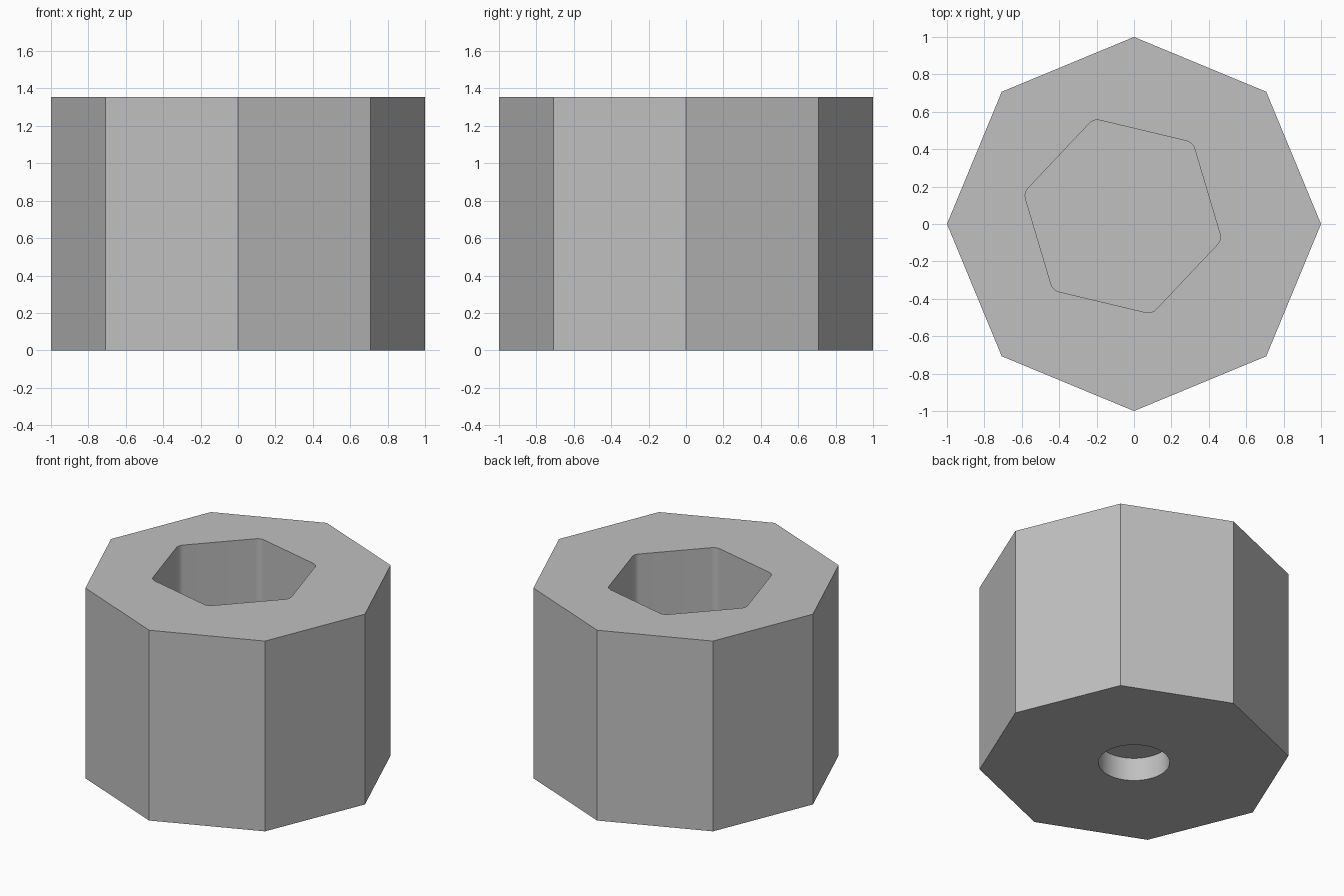
import bpy
import bmesh
import math
from mathutils import Vector

HEIGHT = 1.355
POCKET_FLOOR = 0.23
RECESS_TOP = 0.165

cube = bpy.data.objects.get("Cube")
if cube:
    bpy.data.objects.remove(cube, do_unlink=True)


def polygon(sides, radius, turn=0.0, centre=(0, 0)):
    """Corner points of a regular polygon."""
    points = []
    for i in range(sides):
        a = turn + math.tau * i / sides
        points.append(Vector((centre[0] + radius * math.cos(a),
                              centre[1] + radius * math.sin(a))))
    return points


def rounded_polygon(sides, radius, fillet, turn, centre, steps=8):
    """Regular polygon whose corners are replaced by arcs."""
    half = math.pi / sides
    arc_centres = polygon(sides, radius - fillet / math.cos(half), turn, centre)
    points = []
    for i, c in enumerate(arc_centres):
        mid = turn + math.tau * i / sides
        for k in range(steps + 1):
            a = mid + half * (2 * k / steps - 1)
            points.append(c + fillet * Vector((math.cos(a), math.sin(a))))
    return points


def add_loop(bm, points, z):
    """Closed ring of vertices at one height, with its edges."""
    verts = [bm.verts.new((p.x, p.y, z)) for p in points]
    edges = [bm.edges.new((verts[i - 1], verts[i])) for i in range(len(verts))]
    return verts, edges


def add_wall(bm, low, high):
    """Vertical quads between two matching rings."""
    n = len(low)
    for i in range(n):
        j = (i + 1) % n
        bm.faces.new((low[i], low[j], high[j], high[i]))


# Outlines: octagonal body, rounded hexagonal socket, round underside recess
body = polygon(8, 1.0)
socket = rounded_polygon(6, 0.544, 0.06, math.radians(-13.4), (-0.06, 0.041))
recess = polygon(64, 0.23)

bm = bmesh.new()
body_low, body_low_edges = add_loop(bm, body, 0)
body_high, body_high_edges = add_loop(bm, body, HEIGHT)
socket_low, _ = add_loop(bm, socket, POCKET_FLOOR)
socket_high, socket_high_edges = add_loop(bm, socket, HEIGHT)
recess_low, recess_low_edges = add_loop(bm, recess, 0)
recess_high, _ = add_loop(bm, recess, RECESS_TOP)

# Side walls, blind ends, then the two pierced end faces
add_wall(bm, body_low, body_high)
add_wall(bm, socket_low, socket_high)
add_wall(bm, recess_low, recess_high)
bm.faces.new(socket_low)
bm.faces.new(recess_high)
for outer, inner in ((body_high_edges, socket_high_edges),
                     (body_low_edges, recess_low_edges)):
    bmesh.ops.triangle_fill(bm, use_beauty=True, edges=outer + inner)
bmesh.ops.recalc_face_normals(bm, faces=bm.faces)

mesh = bpy.data.meshes.new("octagonal_socket_block")
bm.to_mesh(mesh)
bm.free()
block = bpy.data.objects.new("octagonal_socket_block", mesh)
bpy.context.collection.objects.link(block)

# Single plain grey
grey = bpy.data.materials.new("plain_grey")
grey.use_nodes = True
colour = (0.53, 0.53, 0.53, 1)
grey.diffuse_color = colour
for node in grey.node_tree.nodes:
    if node.type == 'BSDF_PRINCIPLED':
        node.inputs["Base Color"].default_value = colour
mesh.materials.append(grey)

# Smooth fillets and recess, crisp block edges
bpy.ops.object.select_all(action='DESELECT')
block.select_set(True)
bpy.context.view_layer.objects.active = block
bpy.ops.object.shade_smooth_by_angle(angle=math.radians(30))
